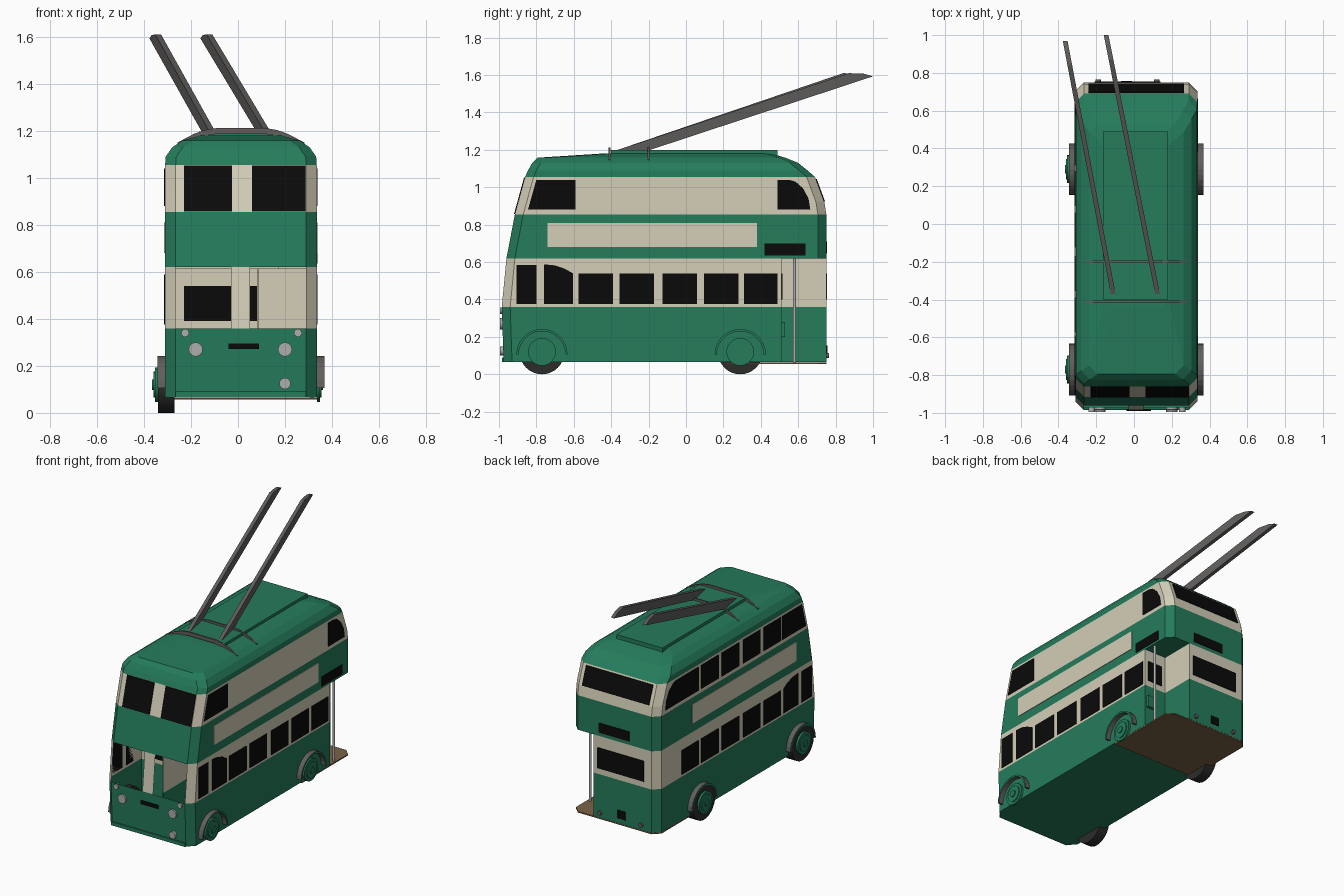
import bpy, bmesh, math
from mathutils import Vector

if "Cube" in bpy.data.objects:
    bpy.data.objects.remove(bpy.data.objects["Cube"])

def mat(name, r, g, b):
    m = bpy.data.materials.new(name)
    m.diffuse_color = (r, g, b, 1)
    m.use_nodes = True
    m.node_tree.nodes["Principled BSDF"].inputs["Base Color"].default_value = m.diffuse_color
    return m

GREEN = mat("green paint", .018, .2, .105)
CREAM = mat("cream paint", .66, .62, .48)
BLACK = mat("black glass", .003, .003, .003)
GREY = mat("metal grey", .12, .115, .112)
TYRE = mat("tyre rubber", .025, .025, .024)
LAMP = mat("lamp grey", .42, .42, .42)
BROWN = mat("brown floor", .2, .125, .06)

L, R, CX, CH = -.31, .335, .0125, .045   # body sides, centre, corner chamfer

def make(name, bm, *mats):
    me = bpy.data.meshes.new(name)
    bm.to_mesh(me)
    bm.free()
    for m in mats:
        me.materials.append(m)
    ob = bpy.data.objects.new(name, me)
    bpy.context.collection.objects.link(ob)
    return ob

def prism(name, pts, vec, m):
    """Flat polygon thickened along vec."""
    bm = bmesh.new()
    a = [bm.verts.new(p) for p in pts]
    b = [bm.verts.new(Vector(p) + Vector(vec)) for p in pts]
    n = len(a)
    bm.faces.new(a)
    bm.faces.new(b[::-1])
    for i in range(n):
        bm.faces.new((a[i], b[i], b[(i + 1) % n], a[(i + 1) % n]))
    bmesh.ops.recalc_face_normals(bm, faces=bm.faces)
    return make(name, bm, m)

def box(name, x0, x1, y0, y1, z0, z1, m):
    return prism(name, [(x0, y0, z0), (x1, y0, z0), (x1, y1, z0), (x0, y1, z0)], (0, 0, z1 - z0), m)

def cyl(name, loc, r, depth, axis, m, n=24):
    rot = {'x': (0, math.pi / 2, 0), 'y': (math.pi / 2, 0, 0), 'z': (0, 0, 0)}[axis]
    bpy.ops.mesh.primitive_cylinder_add(vertices=n, radius=r, depth=depth, location=loc, rotation=rot)
    ob = bpy.context.object
    ob.name = name
    ob.data.materials.append(m)
    bpy.ops.object.shade_smooth_by_angle(angle=math.radians(35))
    return ob

def loft(name, rings, bands, skip=(), bottom=True, top=True):
    """Stack of plan outlines; bands gives the colour of each storey."""
    bm = bmesh.new()
    vs = [[bm.verts.new(p) for p in ring] for ring in rings]
    n = len(vs[0])
    for k in range(len(vs) - 1):
        for i in range(n):
            if (k, i) in skip:
                continue
            j = (i + 1) % n
            bm.faces.new((vs[k][i], vs[k][j], vs[k + 1][j], vs[k + 1][i])).material_index = bands[k]
    if bottom:
        bm.faces.new(vs[0][::-1])
    if top:
        bm.faces.new(vs[-1])
    return make(name, bm, GREEN, CREAM)

# Lower deck: notched for the rear platform, front cab openings left out
def lower_plan(z, yf):
    p = [(L, yf + CH), (L + CH, yf), (-.03, yf), (.05, yf), (R - CH, yf), (R, yf + CH),
         (R, .51), (.17, .51), (.17, .75), (L + CH, .75), (L, .75 - CH)]
    return [(x, y, z) for x, y in p]

loft("lower_body", [lower_plan(.065, -.975), lower_plan(.36, -.985), lower_plan(.62, -.96)],
     [0, 1], skip={(1, 1), (1, 3)}, top=False)

# Upper deck and roof
def plan(z, yf, yr, hw, c=CH):
    p = [(-hw, yf + c), (-hw + c, yf), (hw - c, yf), (hw, yf + c),
         (hw, yr - c), (hw - c, yr), (-hw + c, yr), (-hw, yr - c)]
    return [(CX + x, y, z) for x, y in p]

levels = [(.62, -.96, .75, .3225), (.855, -.915, .75, .3225), (.92, -.897, .74, .3225),
          (1.055, -.86, .69, .3225), (1.09, -.845, .65, .32), (1.13, -.822, .60, .292),
          (1.158, -.795, .53, .25), (1.18, -.45, .46, .17)]
loft("upper_body", [plan(*v) for v in levels], [0, 1, 1, 0, 0, 0, 0])

# Cab bulkhead and partition, green below and cream above
for z0, z1, m in ((.07, .36, GREEN), (.36, .615, CREAM)):
    box("cab_bulkhead", L + .005, R - .005, -.6, -.59, z0, z1, m)
    box("cab_partition", .083, .09, -.93, -.6, z0, z1, m)
box("bulkhead_window", -.23, .08, -.606, -.6, .39, .54, BLACK)

# Platform floor, grab pole, locker and platform window
prism("platform_floor", [(L, .21, .056), (R, .21, .056), (R, .705, .056), (R - CH, .75, .056),
                         (L + CH, .75, .056), (L, .705, .056)], (0, 0, .008), BROWN)
cyl("grab_pole", (.315, .58, .342), .009, .556, 'z', LAMP, 12)
box("platform_locker", .27, .325, .51, .53, .2, .28, GREEN)
box("platform_window", .2, .31, .51, .516, .40, .54, BLACK)

# Side panels and windows
def side(name, s, yz, m):
    x = R if s > 0 else L
    prism(name, [(x, y, z) for y, z in yz], (s * .004, 0, 0), m)

def rect(y0, y1, z0, z1):
    return [(y0, z0), (y1, z0), (y1, z1), (y0, z1)]

bays = [(-.575, -.39), (-.355, -.17), (-.125, .06), (.095, .28), (.31, .49)]
for s in (1, -1):
    for y0, y1 in bays:
        side("lower_window", s, rect(y0, y1, .375, .54), BLACK)
        if s < 0:
            side("upper_window", s, rect(y0, y1, .88, 1.04), BLACK)
    side("cab_window", s, rect(-.905, -.80, .375, .585), BLACK)
    side("cab_door_window", s, [(-.76, .375), (-.605, .375), (-.605, .54), (-.65, .565),
                                (-.70, .582), (-.76, .588)], BLACK)
    side("upper_front_window", s, [(-.845, .88), (-.59, .88), (-.59, 1.04), (-.80, 1.04)], BLACK)
    side("upper_rear_window", s, [(.49, .88), (.665, .88), (.655, .94), (.625, .995),
                                  (.585, 1.03), (.55, 1.04), (.49, 1.04)], BLACK)
    side("side_panel", s, rect(-.74, .38, .68, .81), CREAM)
side("side_blind", 1, rect(.42, .64, .635, .70), BLACK)

# Front and rear upper windows lying on the sloping faces
def front_y(z):
    return -.915 + (z - .855) * .275

def rear_y(z):
    return .74 - (z - .92) * .37

for x0, x1 in ((-.23, -.025), (.06, .288)):
    prism("front_upper_window", [(x, front_y(z), z) for x, z in
                                 ((x0, .857), (x1, .857), (x1, 1.053), (x0, 1.053))], (0, -.005, 0), BLACK)
prism("rear_upper_window", [(x, rear_y(z), z) for x, z in
                            ((-.24, .924), (.265, .924), (.265, 1.045), (-.24, 1.045))], (0, .005, 0), BLACK)
box("rear_lower_window", -.21, .14, .75, .755, .40, .54, BLACK)
box("rear_blind", -.10, .13, .75, .755, .645, .71, BLACK)
box("rear_plate", -.07, -.01, .75, .756, .10, .155, BLACK)
for x in (-.19, .12):
    cyl("rear_lamp", (x, .755, .10), .014, .02, 'y', GREY, 12)

# Front lamps, plate and bumper
for x, z, r in ((-.18, .27, .03), (.2, .27, .03), (-.225, .34, .017), (.255, .34, .017), (.2, .125, .024)):
    cyl("front_lamp", (x, -.982, z), r, .026, 'y', LAMP, 16)
box("front_plate", -.04, .09, -.989, -.98, .272, .296, BLACK)
box("front_bumper", -.265, .29, -.985, -.97, .066, .09, GREEN)

# Wheels: hubs and arches on both sides, full tyres on the left
for y in (-.77, .29):
    cyl("tyre", (-.305, y, .12), .12, .07, 'x', TYRE, 32)
    for s in (1, -1):
        x = R if s > 0 else L - .03
        for r, d in ((.074, .014), (.055, .02), (.04, .014), (.022, .026)):
            cyl("hub", (x + s * d / 2, y, .12), r, d, 'x', GREEN)
        x = R if s > 0 else L
        arc = [(r, math.pi * a / 14) for r, order in ((.137, range(15)), (.125, range(14, -1, -1)))
               for a in order]
        arch = prism("wheel_arch", [(x, y + r * math.cos(t), .105 + r * math.sin(t)) for r, t in arc],
                     (s * .033, 0, 0), GREY)
        arch.data.materials.append(GREEN)
        for f in arch.data.polygons:
            if f.normal.x * s > .9:
                f.material_index = 1

# Roof deck and trolley gantries
box("roof_deck", -.165, .18, -.40, .49, 1.15, 1.198, GREEN)
half = [(.27, 1.15), (.2, 1.187), (.15, 1.204), (.10, 1.212)]
for y in (-.415, -.205):
    top = [(CX + x, y, z) for x, z in half] + [(CX - x, y, z) for x, z in half[::-1]]
    low = [(x, y, z - .025) for x, _, z in top[::-1]]
    prism("trolley_gantry", top + low, (0, .011, 0), GREY)

# Trolley poles: slanting bars with pointed ends
for xa, xb, ya, yb in ((-.105, -.365, -.40, .97), (.13, -.148, -.40, 1.0)):
    d = (xb - xa) / (yb - ya)
    prof = [(ya, 1.188), (yb - .13, 1.61), (yb - .05, 1.607), (yb, 1.593), (ya + .2, 1.197)]
    prism("trolley_pole", [(xa + d * (y - ya) - .012, y, z) for y, z in prof], (.025, 0, 0), GREY)
